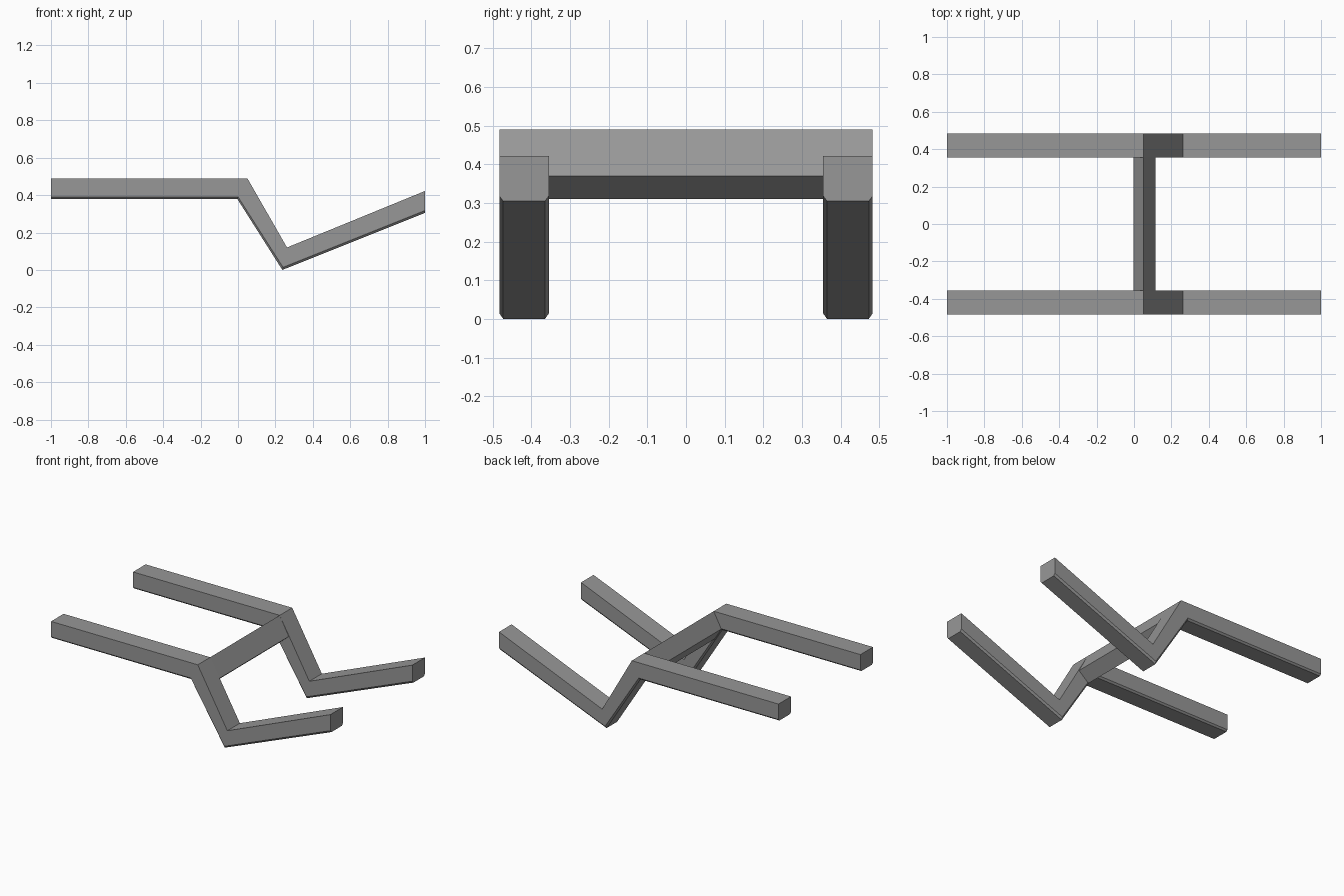
import bpy
import bmesh

cube = bpy.data.objects.get("Cube")
if cube:
    bpy.data.objects.remove(cube, do_unlink=True)

# Single flat grey
grey = bpy.data.materials.new("mid_grey")
grey.use_nodes = True
colour = (0.31, 0.31, 0.31, 1)
grey.diffuse_color = colour
grey.node_tree.nodes["Principled BSDF"].inputs["Base Color"].default_value = colour


def loft(name, sections):
    """Join equal-sized rings of points into a closed, flat-shaded bar."""
    bm = bmesh.new()
    rings = [[bm.verts.new(p) for p in ring] for ring in sections]
    count = len(rings[0])
    for a, b in zip(rings, rings[1:]):
        for i in range(count):
            j = (i + 1) % count
            bm.faces.new((a[i], a[j], b[j], b[i]))
    bm.faces.new(rings[0])
    bm.faces.new(rings[-1])
    bmesh.ops.recalc_face_normals(bm, faces=bm.faces)
    mesh = bpy.data.meshes.new(name)
    bm.to_mesh(mesh)
    bm.free()
    mesh.materials.append(grey)
    obj = bpy.data.objects.new(name, mesh)
    bpy.context.collection.objects.link(obj)
    return obj


INNER, OUTER, BEVEL = 0.355, 0.483, 0.01

# Arm stations: (x, z) of the top edge, lower side edge and underside
stations = [
    ((-1, 0.49), (-1, 0.39), (-1, 0.38)),
    ((0.05, 0.49), (0, 0.391), (-0.004, 0.38)),
    ((0.262, 0.12), (0.241, 0.014), (0.237, 0)),
    ((1, 0.422), (1, 0.318), (1, 0.305)),
]


def arm_ring(station, side):
    (tx, tz), (lx, lz), (bx, bz) = station
    ring = [
        (tx, INNER, tz), (tx, OUTER, tz), (lx, OUTER, lz),
        (bx, OUTER - BEVEL, bz), (bx, INNER + BEVEL, bz), (lx, INNER, lz),
    ]
    return [(x, y * side, z) for x, y, z in ring]


# Two bent arms with bevelled lower edges
for name, side in (("front_arm", -1), ("back_arm", 1)):
    loft(name, [arm_ring(s, side) for s in stations])

# Crossbar joining the arms at the upper bend
bar = [(0.05, 0.49), (0.115, 0.37), (0.045, 0.31), (-0.004, 0.389)]
loft("crossbar", [[(x, y, z) for x, z in bar] for y in (-INNER, INNER)])
